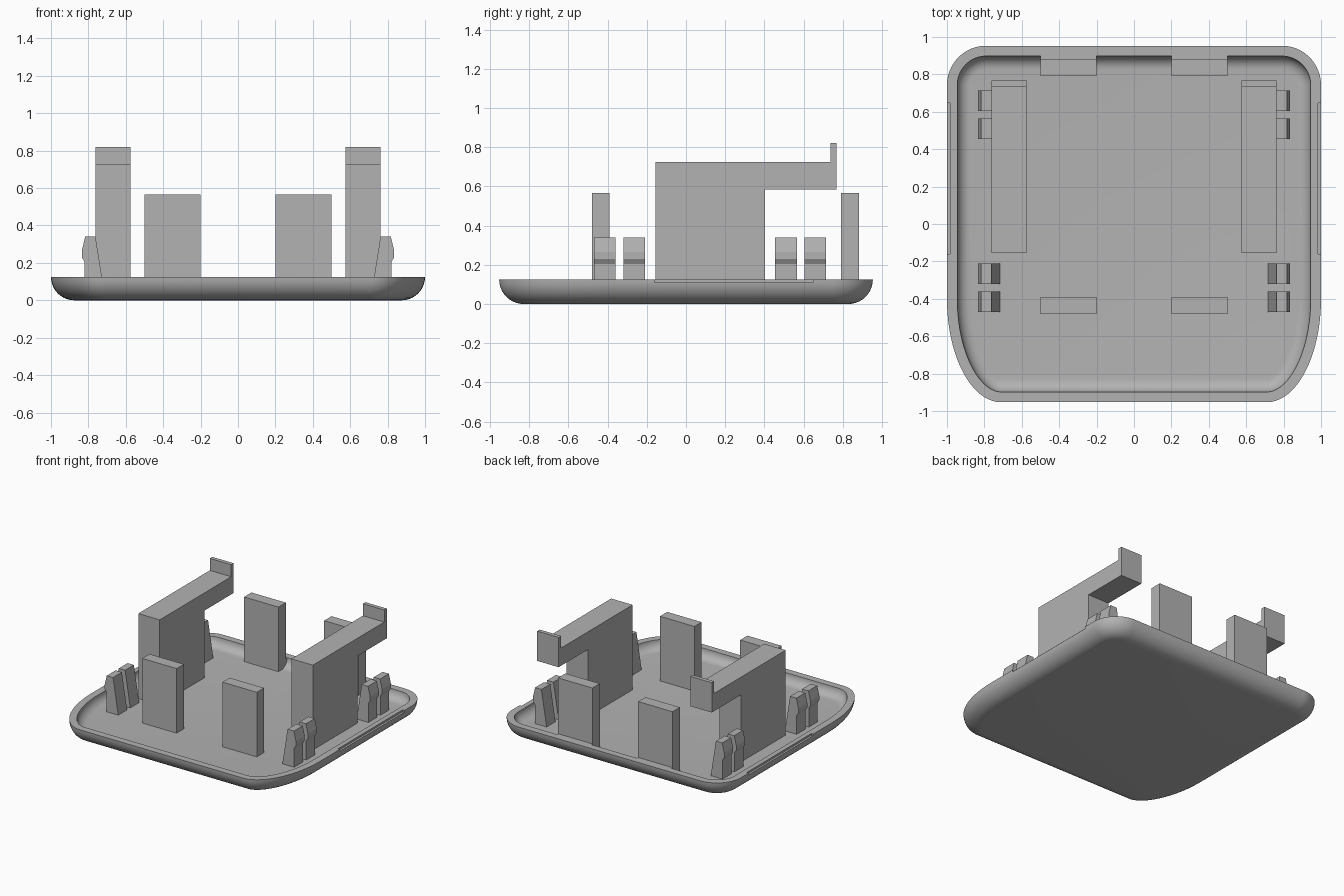
import bpy, bmesh, math
from mathutils import Vector

if "Cube" in bpy.data.objects:
    bpy.data.objects.remove(bpy.data.objects["Cube"])

mat = bpy.data.materials.new("plain grey")
mat.diffuse_color = (0.45, 0.45, 0.45, 1)
mat.use_nodes = True
mat.node_tree.nodes["Principled BSDF"].inputs["Base Color"].default_value = mat.diffuse_color


def make(name, bm):
    bmesh.ops.recalc_face_normals(bm, faces=bm.faces)
    me = bpy.data.meshes.new(name)
    bm.to_mesh(me)
    bm.free()
    me.materials.append(mat)
    ob = bpy.data.objects.new(name, me)
    bpy.context.collection.objects.link(ob)
    return ob


def prism(name, profile, axis, lo, hi):
    """Extrude a 2D profile along x or y between lo and hi."""
    bm = bmesh.new()
    put = (lambda p, t: (t, p[0], p[1])) if axis == 'x' else (lambda p, t: (p[0], t, p[1]))
    a = [bm.verts.new(put(p, lo)) for p in profile]
    b = [bm.verts.new(put(p, hi)) for p in profile]
    bm.faces.new(a)
    bm.faces.new(b)
    n = len(a)
    for i in range(n):
        bm.faces.new((a[i], a[(i + 1) % n], b[(i + 1) % n], b[i]))
    return make(name, bm)


def box(name, x0, x1, y0, y1, z0, z1):
    return prism(name, [(y0, z0), (y1, z0), (y1, z1), (y0, z1)], 'x', x0, x1)


# Tray outline: round back corners, long elliptical front corners
def outline():
    pts = []
    n = 20
    for cx, cy, a, b, start in ((0.79, 0.743, 0.21, 0.21, 0), (-0.79, 0.743, 0.21, 0.21, 1),
                                (-0.71, -0.4, 0.29, 0.553, 2), (0.71, -0.4, 0.29, 0.553, 3)):
        for i in range(n + 1):
            t = (start + i / n) * math.pi / 2
            nrm = Vector((math.cos(t) / a, math.sin(t) / b)).normalized()
            pts.append((Vector((cx + a * math.cos(t), cy + b * math.sin(t))), nrm))
    return pts


RIM, R, R_IN = 0.125, 0.125, 0.07
FLOOR = RIM - R_IN
path = outline()
section = []                       # (inward offset, height) from underside to floor
for i in range(11):
    t = i / 10 * math.pi / 2
    section.append((R - R * math.sin(t), R - R * math.cos(t)))
for i in range(9):
    t = i / 8 * math.pi / 2
    section.append((R - R_IN * math.cos(t), RIM - R_IN * math.sin(t)))

bm = bmesh.new()
rings = [[bm.verts.new((p.x - n.x * d, p.y - n.y * d, z)) for p, n in path] for d, z in section]
for r0, r1 in zip(rings, rings[1:]):
    for i in range(len(path)):
        j = (i + 1) % len(path)
        bm.faces.new((r0[i], r0[j], r1[j], r1[i]))
bm.faces.new(rings[0])
bm.faces.new(rings[-1])
tray = make("tray", bm)

# Shallow notches along both side rims
for s in (-1, 1):
    cut = box("notch_cutter", *sorted((s * 0.983, s * 1.1)), -0.16, 0.647, 0.11, 0.2)
    cut.hide_render = True
    cut.hide_viewport = True
    mod = tray.modifiers.new("notch", 'BOOLEAN')
    mod.operation = 'DIFFERENCE'
    mod.solver = 'EXACT'
    mod.object = cut
bpy.context.view_layer.objects.active = tray
tray.select_set(True)
bpy.ops.object.shade_smooth_by_angle(angle=math.radians(35))

Z0 = FLOOR - 0.01                  # parts sink slightly into the floor
arm = [(-0.155, Z0), (0.402, Z0), (0.402, 0.585), (0.767, 0.585), (0.767, 0.82),
       (0.736, 0.82), (0.736, 0.725), (-0.155, 0.725)]
clip = [(0.715, Z0), (0.82, Z0), (0.82, 0.205), (0.835, 0.23), (0.835, 0.265),
        (0.817, 0.34), (0.762, 0.34)]
for s, side in ((-1, "left"), (1, "right")):
    # Upright posts
    x0, x1 = sorted((s * 0.2, s * 0.5))
    box(side + "_front_post", x0, x1, -0.48, -0.39, Z0, 0.565)
    box(side + "_back_post", x0, x1, 0.79, 0.882, Z0, 0.565)
    box(side + "_back_post_foot", x0, x1, 0.88, 0.905, Z0, 0.124)
    # Tall wall with overhanging arm and end tab
    x0, x1 = sorted((s * 0.575, s * 0.762))
    prism(side + "_arm_wall", arm, 'x', x0, x1)
    # Snap clips in pairs
    for k, y in enumerate((-0.47, -0.32, 0.455, 0.605)):
        prism(f"{side}_clip_{k + 1}", [(s * x, z) for x, z in clip], 'y', y, y + 0.11)
